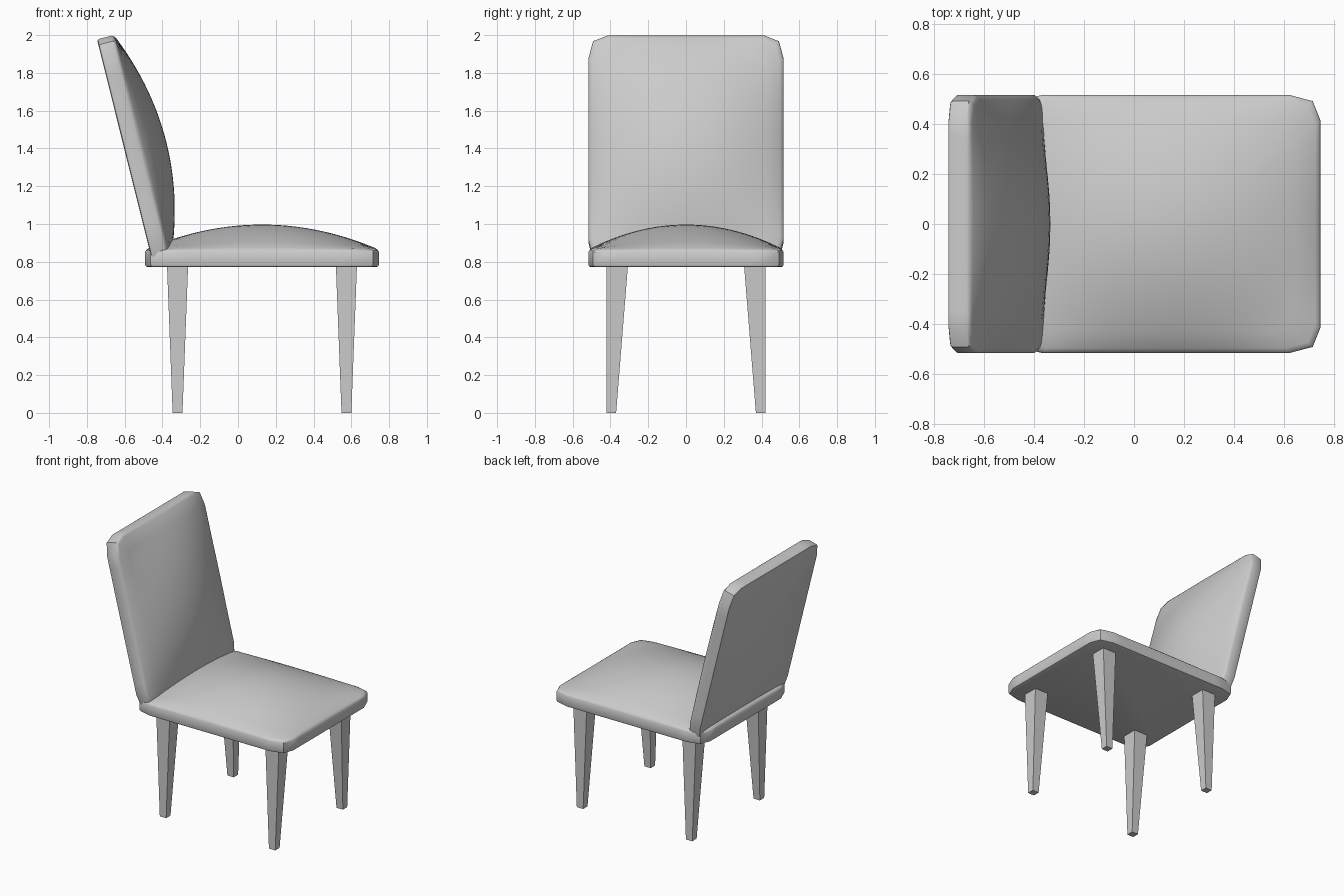
import bpy, bmesh, math

if "Cube" in bpy.data.objects:
    bpy.data.objects.remove(bpy.data.objects["Cube"])

HX, HY = 0.619, 0.517   # half length and half width shared by both cushions


def link(name, bm):
    bmesh.ops.recalc_face_normals(bm, faces=bm.faces)
    mesh = bpy.data.meshes.new(name)
    bm.to_mesh(mesh)
    bm.free()
    ob = bpy.data.objects.new(name, mesh)
    bpy.context.collection.objects.link(ob)
    return ob


def outline():
    # rectangle with two-facet corners, long edges subdivided
    c = [(HX, HY - .1), (HX - .03, HY - .025), (HX - .125, HY)]
    pts = c + [(-x, y) for x, y in reversed(c)]
    pts += [(-x, -y) for x, y in pts]
    out = []
    for a, b in zip(pts, pts[1:] + pts[:1]):
        n = 12 if math.dist(a, b) > .3 else 1
        out += [(a[0] + (b[0] - a[0]) * i / n, a[1] + (b[1] - a[1]) * i / n)
                for i in range(n)]
    return out


def cushion(name, loc, tilt):
    bm = bmesh.new()
    pts = outline()

    def ring(inset, height):
        sx, sy = 1 - inset / HX, 1 - inset / HY
        return [bm.verts.new((x * sx, y * sy, height(x * sx, y * sy))) for x, y in pts]

    def dome(x, y):
        return .093 + .132 * (1 - (x / HX) ** 2) * (1 - (y / HY) ** 2)

    # board edge with small rounded rims, then the domed padding
    rings = [ring(i, lambda x, y, z=z: z)
             for i, z in ((.014, 0), (.004, .004), (0, .014), (0, .08))]
    rings.append(ring(.006, lambda x, y: .09))
    for k in range(1, 13):
        t = 1 - k / 13
        rings.append([bm.verts.new((x * t, y * t, dome(x * t, y * t)))
                      for x, y in [(p[0] * .985, p[1] * .985) for p in pts]]
                     if k > 1 else ring(.02, dome))
    n = len(pts)
    for a, b in zip(rings, rings[1:]):
        for i in range(n):
            j = (i + 1) % n
            bm.faces.new((a[i], a[j], b[j], b[i]))
    bm.faces.new(rings[0])
    top = bm.verts.new((0, 0, dome(0, 0)))
    for i in range(n):
        bm.faces.new((rings[-1][i], rings[-1][(i + 1) % n], top))
    ob = link(name, bm)
    ob.location = loc
    ob.rotation_euler = (0, math.radians(tilt), 0)
    bpy.context.view_layer.objects.active = ob
    ob.select_set(True)
    bpy.ops.object.shade_smooth_by_angle(angle=math.radians(35))
    ob.select_set(False)


def leg(name, cx, side):
    # square leg: outer face vertical, the other faces taper downwards
    bm = bmesh.new()
    loops = []
    for z, w, inner in ((0, .026, .37), (.785, .056, .307)):
        loops.append([bm.verts.new((cx + sx * w, side * y, z))
                      for sx, y in ((-1, inner), (1, inner), (1, .421), (-1, .421))])
    a, b = loops
    bm.faces.new(a)
    bm.faces.new(b)
    for i in range(4):
        j = (i + 1) % 4
        bm.faces.new((a[i], a[j], b[j], b[i]))
    link(name, bm)


cushion("seat", (.127, 0, .772), 0)
cushion("backrest", (-.597, 0, 1.377), 76)
for end, cx in (("front", .574), ("rear", -.32)):
    for word, side in (("right", -1), ("left", 1)):
        leg(f"{end}_{word}_leg", cx, side)
